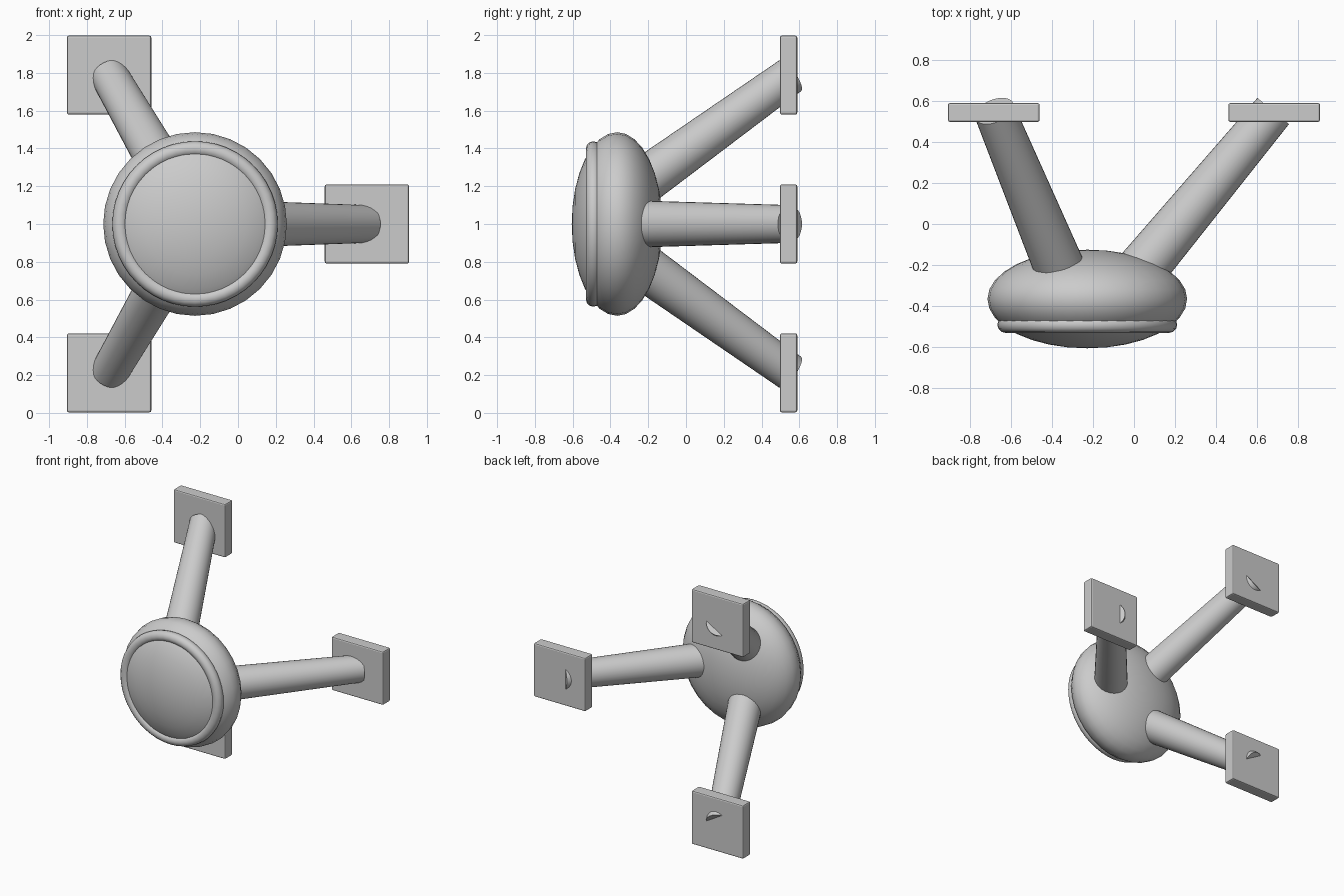
import bpy
import math
from mathutils import Vector

cube = bpy.data.objects.get("Cube")
if cube:
    bpy.data.objects.remove(cube, do_unlink=True)

HUB = Vector((-0.2275, 0, 1.0))   # hub axis runs along y

grey = bpy.data.materials.new("plain_grey")
grey.use_nodes = True
grey.diffuse_color = (0.6, 0.6, 0.6, 1)
grey.node_tree.nodes["Principled BSDF"].inputs["Base Color"].default_value = (0.6, 0.6, 0.6, 1)


def finish(name, smooth=True):
    obj = bpy.context.object
    obj.name = name
    obj.data.materials.append(grey)
    if smooth:
        bpy.ops.object.shade_smooth_by_angle(angle=math.radians(40))
    return obj


def radial(angle, distance, y):
    """Point at a distance from the hub axis, at depth y."""
    return HUB + Vector((distance * math.cos(angle), y, distance * math.sin(angle)))


# Flattened hub
bpy.ops.mesh.primitive_uv_sphere_add(
    segments=32, ring_count=16, radius=1,
    location=HUB + Vector((0, -0.365, 0)), rotation=(math.pi / 2, 0, 0))
bpy.context.object.scale = (0.486, 0.486, 0.24)
bpy.ops.object.transform_apply(location=False, rotation=False, scale=True)
finish("hub")

# Raised rim on the front of the hub
bpy.ops.mesh.primitive_torus_add(
    major_segments=48, minor_segments=12, major_radius=0.398, minor_radius=0.04,
    location=HUB + Vector((0, -0.49, 0)), rotation=(math.pi / 2, 0, 0))
finish("front_rim")

# Three tapered arms, each ending in a square mounting pad
for label, degrees in (("left", 0), ("upper_right", 120), ("lower_right", 240)):
    angle = math.radians(degrees)
    start = radial(angle, 0.22, -0.275)
    end = radial(angle, 0.905, 0.55)
    axis = end - start
    bpy.ops.mesh.primitive_cone_add(
        vertices=32, radius1=0.125, radius2=0.1, depth=axis.length,
        location=(start + end) / 2, rotation=axis.to_track_quat("Z", "Y").to_euler())
    finish(label + "_arm")

    bpy.ops.mesh.primitive_cube_add(size=1, location=radial(angle, 0.91, 0.543))
    bpy.context.object.scale = (0.447, 0.092, 0.418)
    bpy.ops.object.transform_apply(location=False, rotation=False, scale=True)
    pad = finish(label + "_pad", smooth=False)
    bevel = pad.modifiers.new("edge_bevel", "BEVEL")
    bevel.width = 0.01
    bevel.segments = 2
